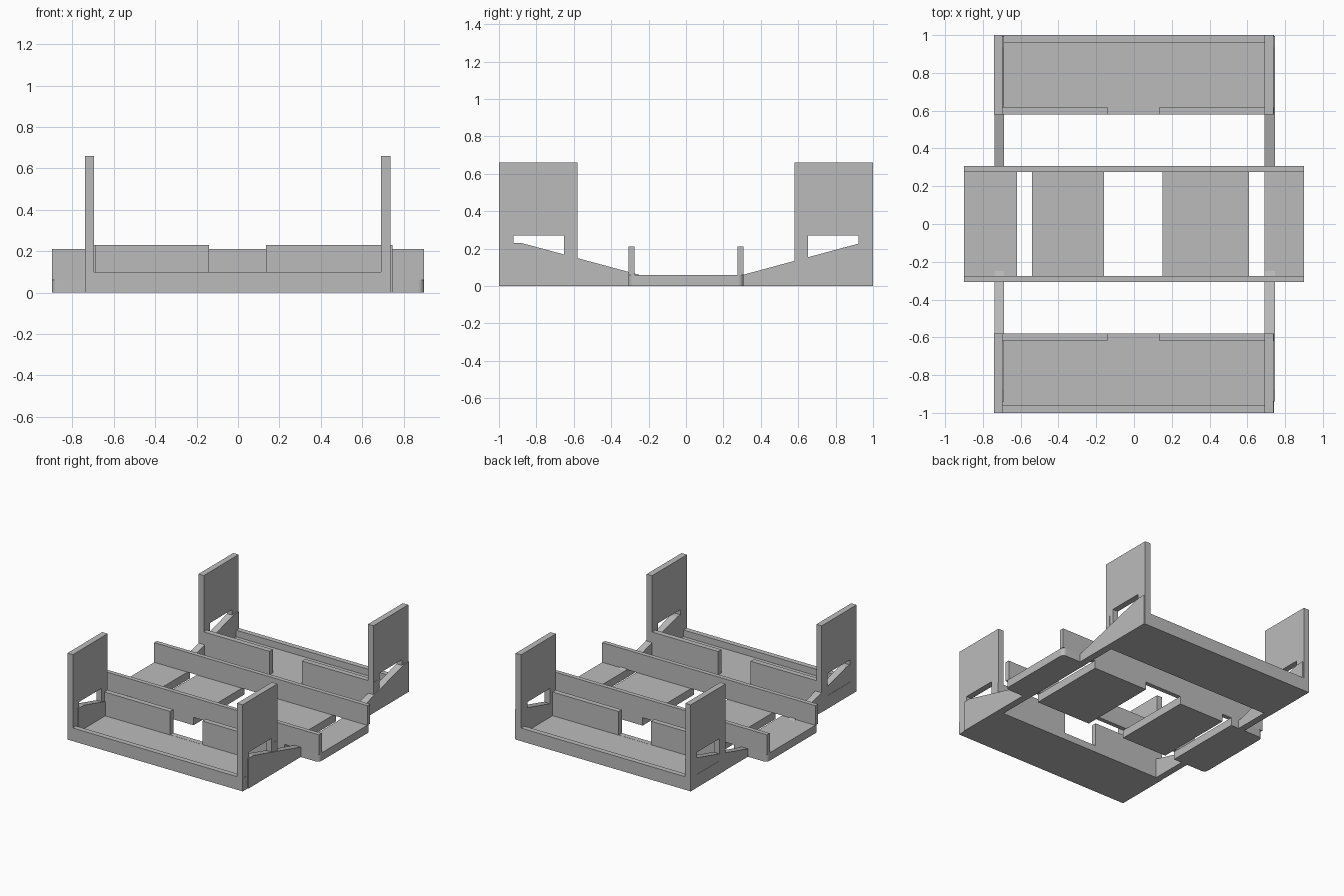
import bpy
import bmesh

cube = bpy.data.objects.get("Cube")
if cube:
    bpy.data.objects.remove(cube, do_unlink=True)

grey = bpy.data.materials.new("plain grey")
grey.use_nodes = True
GREY = (0.5, 0.5, 0.5, 1)
grey.diffuse_color = GREY
grey.node_tree.nodes["Principled BSDF"].inputs["Base Color"].default_value = GREY


def prism(name, outline, axis, lo, hi):
    """Extrude an outline along x, y or z, from lo to hi."""
    def place(a, b, c):
        return {"x": (c, a, b), "y": (a, c, b), "z": (a, b, c)}[axis]
    bm = bmesh.new()
    face = bm.faces.new([bm.verts.new(place(a, b, lo)) for a, b in outline])
    moved = bmesh.ops.extrude_face_region(bm, geom=[face])["geom"]
    verts = [v for v in moved if isinstance(v, bmesh.types.BMVert)]
    bmesh.ops.translate(bm, verts=verts, vec=place(0, 0, hi - lo))
    bmesh.ops.recalc_face_normals(bm, faces=bm.faces)
    mesh = bpy.data.meshes.new(name)
    bm.to_mesh(mesh)
    bm.free()
    mesh.materials.append(grey)
    obj = bpy.data.objects.new(name, mesh)
    bpy.context.collection.objects.link(obj)
    return obj


def box(name, x0, x1, y0, y1, z0, z1):
    return prism(name, [(x0, y0), (x1, y0), (x1, y1), (x0, y1)], "z", z0, z1)


def cut(obj, cutter):
    cutter.hide_render = True
    cutter.hide_viewport = True
    cutter.display_type = "WIRE"
    mod = obj.modifiers.new("cut", "BOOLEAN")
    mod.operation = "DIFFERENCE"
    mod.solver = "EXACT"
    mod.object = cutter


FLOOR = 0.05
for end, s in (("front", -1), ("back", 1)):
    # End tray: one profile with outer lip, floor and inner wall
    profile = [(1, 0), (1, 0.1), (0.96, 0.1), (0.96, FLOOR),
               (0.62, FLOOR), (0.62, 0.23), (0.58, 0.23), (0.58, 0)]
    tray = prism(end + "_tray", [(s * y, z) for y, z in profile], "x", -0.74, 0.74)
    y0, y1 = sorted((s * 0.5, s * 0.621))
    cut(tray, box(end + "_notch_cutter", -0.14, 0.135, y0, y1, FLOOR + 0.001, 0.4))

    # Upright plates with a window, and the ramps beside them
    shift = 0 if s < 0 else 0.055
    ramp = [(0.94, 0), (0.94, 0.23), (0.88, 0.23), (0.25, 0.06), (0.25, 0)]
    for side, px, rx in (("right", (-0.74, -0.695), (-0.738, -0.687)),
                         ("left", (0.692, 0.738), (0.692, 0.746))):
        y0, y1 = sorted((s * 0.58, s))
        plate = box(f"{end}_{side}_upright", *px, y0, y1, 0, 0.66)
        y0, y1 = sorted((s * 0.652, s * 0.923))
        cut(plate, box(f"{end}_{side}_window_cutter",
                       px[0] - 0.1, px[1] + 0.1, y0, y1, 0.1, 0.27))
        prism(f"{end}_{side}_ramp", [(s * (y + shift), z) for y, z in ramp], "x", *rx)

    # Cross rail on top of the middle plates
    y0, y1 = sorted((s * 0.275, s * 0.308))
    box(end + "_rail", -0.9, 0.9, y0, y1, 0.06, 0.21)

# Middle plates
box("inner_right_plate", -0.54, -0.16, -0.308, 0.308, 0, 0.06)
box("inner_left_plate", 0.15, 0.61, -0.308, 0.308, 0, 0.06)

# Outer plates with rounded outer corners
for name, x0, x1, outer in (("outer_right_plate", -0.9, -0.62, -0.9),
                            ("outer_left_plate", 0.69, 0.9, 0.9)):
    obj = box(name, x0, x1, -0.308, 0.308, 0, 0.06)
    bm = bmesh.new()
    bm.from_mesh(obj.data)
    corners = [e for e in bm.edges
               if all(abs(v.co.x - outer) < 0.001 for v in e.verts)
               and abs(e.verts[0].co.z - e.verts[1].co.z) > 0.01]
    bmesh.ops.bevel(bm, geom=corners, offset=0.03, segments=6,
                    profile=0.5, affect="EDGES")
    bm.to_mesh(obj.data)
    bm.free()
    bpy.context.view_layer.objects.active = obj
    bpy.ops.object.select_all(action="DESELECT")
    obj.select_set(True)
    bpy.ops.object.shade_smooth_by_angle()
